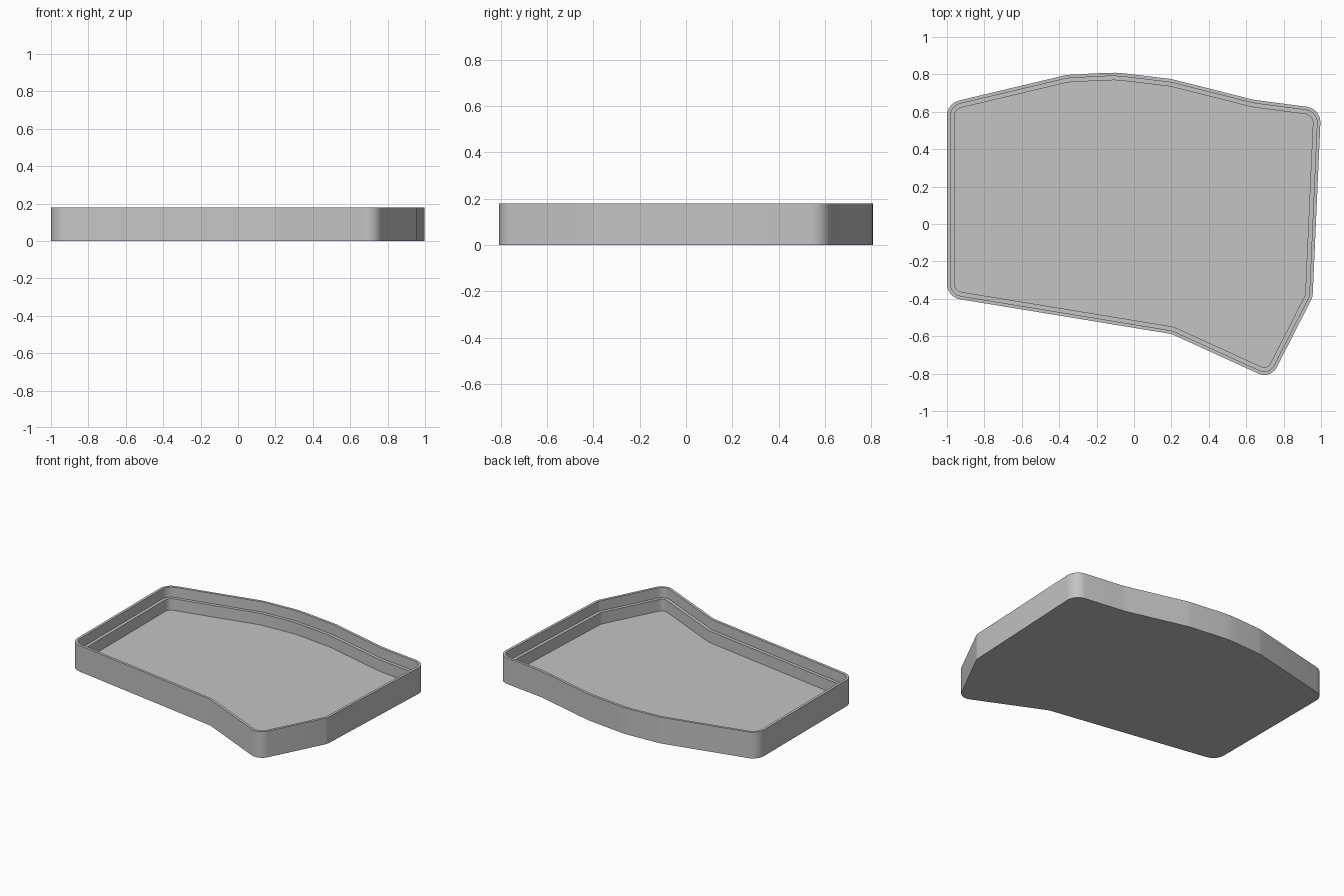
import bpy, bmesh, math
from mathutils import Vector

cube = bpy.data.objects.get("Cube")
if cube:
    bpy.data.objects.remove(cube, do_unlink=True)

HEIGHT, LEDGE_Z, FLOOR_Z = 0.18, 0.11, 0.03
RIM, LEDGE = 0.018, 0.04

# Outline corners, counter-clockwise: x, y, fillet radius
CORNERS = [
    (-1.0, -0.391, 0.085), (0.2, -0.588, 0.1), (0.731, -0.83, 0.075),
    (0.955, -0.39, 0.08), (1.0, 0.617, 0.085), (0.64, 0.664, 0.3),
    (0.2, 0.775, 0.15), (-0.1, 0.811, 0.6), (-0.36, 0.797, 0.15),
    (-1.0, 0.645, 0.085),
]


def rounded_outline(corners):
    """Replace every corner with an arc tangent to both sides."""
    points = []
    for i, (x, y, radius) in enumerate(corners):
        p = Vector((x, y))
        a = (Vector(corners[i - 1][:2]) - p).normalized()
        b = (Vector(corners[(i + 1) % len(corners)][:2]) - p).normalized()
        half = a.angle(b) / 2
        centre = p + (a + b).normalized() * radius / math.sin(half)
        start = p + a * radius / math.tan(half) - centre
        end = p + b * radius / math.tan(half) - centre
        turn = math.atan2(start.x * end.y - start.y * end.x, start.dot(end))
        steps = max(2, round(abs(turn) / math.radians(9)))
        for k in range(steps + 1):
            t = turn * k / steps
            c, s = math.cos(t), math.sin(t)
            points.append(centre + Vector((start.x * c - start.y * s,
                                           start.x * s + start.y * c)))
    return points


def inset(points, distance):
    """Move the outline inwards by an even distance."""
    result = []
    for i, p in enumerate(points):
        d1 = (p - points[i - 1]).normalized()
        d2 = (points[(i + 1) % len(points)] - p).normalized()
        n1, n2 = Vector((-d1.y, d1.x)), Vector((-d2.y, d2.x))
        result.append(p + (n1 + n2) * distance / (1 + n1.dot(n2)))
    return result


grey = bpy.data.materials.new("light grey")
grey.use_nodes = True
colour = (0.55, 0.55, 0.55, 1)
grey.diffuse_color = colour
grey.node_tree.nodes["Principled BSDF"].inputs["Base Color"].default_value = colour

# Tray: stacked rings from the base, up the wall, over the rim and ledge
outline = rounded_outline(CORNERS)
profile = [(0, 0), (0, HEIGHT), (RIM, HEIGHT), (RIM, LEDGE_Z),
           (LEDGE, LEDGE_Z), (LEDGE, FLOOR_Z)]
bm = bmesh.new()
rings = [[bm.verts.new((p.x, p.y, z)) for p in inset(outline, d)]
         for d, z in profile]
count = len(outline)
for lower, upper in zip(rings, rings[1:]):
    for i in range(count):
        j = (i + 1) % count
        bm.faces.new((lower[i], lower[j], upper[j], upper[i]))
bm.faces.new(rings[0][::-1])
bm.faces.new(rings[-1])

mesh = bpy.data.meshes.new("tray")
bm.to_mesh(mesh)
bm.free()
mesh.materials.append(grey)
tray = bpy.data.objects.new("tray", mesh)
bpy.context.collection.objects.link(tray)
bpy.context.view_layer.objects.active = tray
tray.select_set(True)
bpy.ops.object.shade_smooth_by_angle(angle=math.radians(30))
